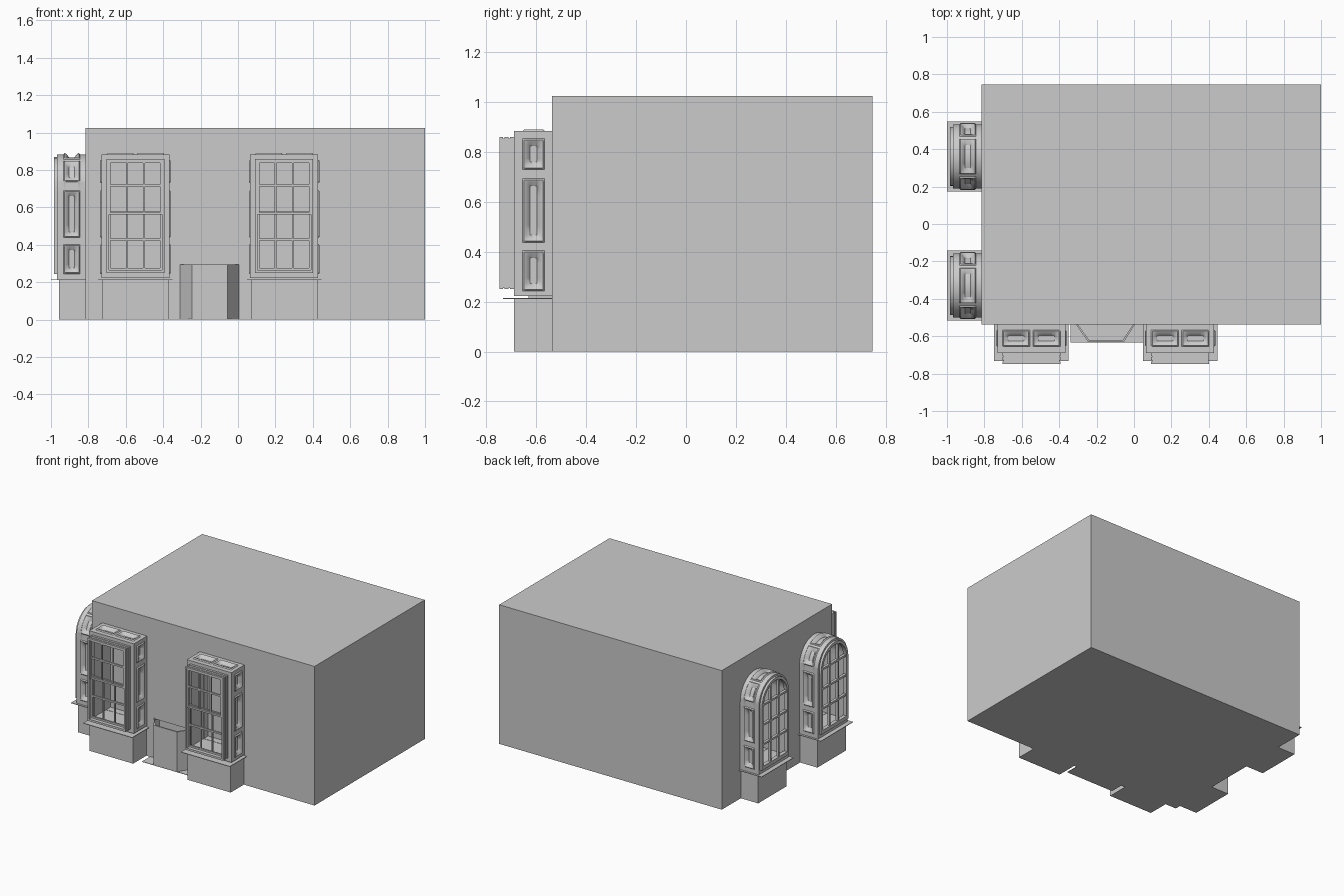
import bpy, bmesh, math

if "Cube" in bpy.data.objects:
    bpy.data.objects.remove(bpy.data.objects["Cube"])

FRONT_Y, LEFT_X = -0.537, -0.815


# Window-local (u sideways, d out from the wall, z up) to world
def front_map(cx):
    return lambda u, d, z: (cx + u, FRONT_Y - d, z)


def left_map(cy):
    return lambda u, d, z: (LEFT_X - d, cy + u, z)


def finish(bm, name, smooth=False):
    bmesh.ops.recalc_face_normals(bm, faces=bm.faces)
    me = bpy.data.meshes.new(name)
    bm.to_mesh(me)
    bm.free()
    ob = bpy.data.objects.new(name, me)
    bpy.context.collection.objects.link(ob)
    if smooth:
        bpy.ops.object.select_all(action='DESELECT')
        ob.select_set(True)
        bpy.context.view_layer.objects.active = ob
        bpy.ops.object.shade_smooth_by_angle(angle=math.radians(35))
    return ob


def prism(bm, m, pts, d0, d1):
    """Extrude a (u, z) outline between two depths."""
    a = [bm.verts.new(m(u, d0, z)) for u, z in pts]
    b = [bm.verts.new(m(u, d1, z)) for u, z in pts]
    bm.faces.new(a)
    bm.faces.new(b[::-1])
    for i in range(len(pts)):
        j = (i + 1) % len(pts)
        bm.faces.new((a[i], a[j], b[j], b[i]))


def box(bm, m, u0, u1, d0, d1, z0, z1):
    prism(bm, m, [(u0, z0), (u1, z0), (u1, z1), (u0, z1)], d0, d1)


RING = [0, 0.006, 0.014, 0.03]         # inset steps of a moulded panel
HEIGHT = [0, 0.007, 0.004, -0.016]     # height at each step


def cuts(length, panels, start=0.0):
    """Positions along a strip, each with its panel step index."""
    out = [(start, 0)]
    for p0, p1 in panels:
        out += [(p0 + r, i) for i, r in enumerate(RING)]
        q0, q1 = p0 + RING[-1], p1 - RING[-1]
        out += [(q0 + (q1 - q0) * k / 5, 3) for k in range(1, 5)]
        out += [(p1 - RING[i], i) for i in (3, 2, 1, 0)]
    if not panels:
        out += [(start + length * k / 32, 0) for k in range(1, 32)]
    return out + [(start + length, 0)]


def strip(bm, m, f, length, panels, d0, d1, thick, start=0.0):
    """Loft a jamb strip along f(a, w); outer face carries the panels."""
    ts = [(d0, 0), (d1, 0)]
    if panels:
        p0, p1 = d0 + 0.03, d0 + 0.118
        ts = ([(d0, 0)] + [(p0 + r, i) for i, r in enumerate(RING)] +
              [(p1 - RING[i], i) for i in (3, 2, 1, 0)] + [(d1, 0)])
    rows = []
    for a, ia in cuts(length, panels, start):
        sec = [(d, HEIGHT[min(ia, it)]) for d, it in ts] + [(d1, -thick), (d0, -thick)]
        row = []
        for d, w in sec:
            u, z = f(a, w)
            row.append(bm.verts.new(m(u, d, z)))
        rows.append(row)
    n = len(rows[0])
    for r, s in zip(rows, rows[1:]):
        for i in range(n):
            j = (i + 1) % n
            bm.faces.new((r[i], r[j], s[j], s[i]))
    bm.faces.new(rows[0])
    bm.faces.new(rows[-1])


def arch(half, z0, spring):
    """Path up one leg, round the arch, down the other; and its length."""
    leg = spring - z0

    def f(a, w):
        r = half + w
        if a <= leg:
            return -r, z0 + a
        t = (a - leg) / half
        if t < math.pi:
            return -r * math.cos(t), spring + r * math.sin(t)
        return r, spring - (a - leg - math.pi * half)
    return f, 2 * leg + math.pi * half


def arch_outline(half, z0, spring, n=24):
    arc = [(half * math.cos(math.pi * k / n), spring + half * math.sin(math.pi * k / n))
           for k in range(n + 1)]
    return [(half, z0)] + arc + [(-half, z0)]


SIDE_PANELS = [(0.243, 0.405), (0.437, 0.693), (0.73, 0.855)]
BARS = (0.428, 0.572, 0.718)


def square_window(name, m):
    # panelled jambs, head and bottom board
    bm = bmesh.new()
    for s in (-1, 1):
        strip(bm, m, lambda a, w: (s * (0.182 + w), a), 0.662, SIDE_PANELS, 0, 0.152, 0.03, 0.222)
    strip(bm, m, lambda a, w: (a, 0.884 + w), 0.364, [(-0.155, -0.008), (0.008, 0.155)],
          0, 0.152, 0.028, -0.182)
    box(bm, m, -0.182, 0.182, 0, 0.152, 0.222, 0.25)
    finish(bm, name + "_jambs", True)
    # stepped outer frame
    bm = bmesh.new()
    for d0, d1, h in ((0.15, 0.168, 0.155), (0.168, 0.175, 0.15), (0.175, 0.191, 0.155),
                      (0.191, 0.197, 0.15), (0.197, 0.211, 0.155)):
        z0, z1 = 0.555 - h - 0.15, 0.555 + h + 0.15
        for s in (-1, 1):
            box(bm, m, *sorted((s * h, s * 0.142)), d0, d1, z0, z1)
        box(bm, m, -0.142, 0.142, d0, d1, z0, 0.265)
        box(bm, m, -0.142, 0.142, d0, d1, 0.85, z1)
    finish(bm, name + "_frame")
    # upper and lower sash with glazing bars
    bm = bmesh.new()
    for d, z0, z1, bar in ((0.172, 0.265, 0.577, BARS[0]), (0.192, 0.562, 0.85, BARS[2])):
        for s in (-1, 1):
            box(bm, m, *sorted((s * 0.142, s * 0.132)), d, d + 0.014, z0, z1)
            box(bm, m, s * 0.046 - 0.005, s * 0.046 + 0.005, d + 0.002, d + 0.012, z0, z1)
        for z in (z0 + 0.006, bar, z1 - 0.006):
            box(bm, m, -0.132, 0.132, d, d + 0.013, z - 0.006, z + 0.006)
    finish(bm, name + "_sashes")
    base(name, m, 0.177, 0.153, 0.2, 0.196)


def arched_window(name, m):
    # panelled arched surround
    f, length = arch(0.172, 0.22, 0.712)
    leg = 0.492
    legs = [(0.025, 0.183), (0.218, 0.47)]
    arc = [(leg + 0.172 * math.radians(p), leg + 0.172 * math.radians(q))
           for p, q in ((8, 52), (57, 123), (128, 172))]
    panels = legs + arc + [(length - q, length - p) for p, q in reversed(legs)]
    bm = bmesh.new()
    strip(bm, m, f, length, panels, 0, 0.152, 0.026)
    box(bm, m, -0.172, 0.172, 0, 0.152, 0.212, 0.245)
    finish(bm, name + "_jambs", True)
    # arched sash frame and bars
    bm = bmesh.new()
    f, length = arch(0.158, 0.25, 0.712)
    strip(bm, m, f, length, [], 0.14, 0.168, 0.02)
    box(bm, m, -0.158, 0.158, 0.14, 0.168, 0.245, 0.272)
    for s in (-1, 1):
        box(bm, m, s * 0.048 - 0.006, s * 0.048 + 0.006, 0.145, 0.163, 0.265, 0.845)
    for z in BARS:
        box(bm, m, -0.14, 0.14, 0.144, 0.164, z - 0.007, z + 0.007)
    finish(bm, name + "_sash", True)
    base(name, m, 0.165, 0.142, 0.187, 0.185)


def base(name, m, half, depth, sill_half, sill_depth):
    # plain pedestal and thin sill
    bm = bmesh.new()
    box(bm, m, -half, half, 0, depth, 0, 0.211)
    finish(bm, name + "_pedestal")
    bm = bmesh.new()
    box(bm, m, -sill_half, sill_half, 0, sill_depth, 0.211, 0.215)
    finish(bm, name + "_sill")


square = [front_map(-0.549), front_map(0.247)]
arched = [left_map(0.361), left_map(-0.329)]

# room shell, hollow, with window and hearth openings
bm = bmesh.new()
box(bm, lambda u, d, z: (u, d, z), LEFT_X, 1.0, FRONT_Y, 0.747, 0, 1.025)
box(bm, lambda u, d, z: (u, d, z), LEFT_X + 0.012, 0.988, FRONT_Y + 0.012, 0.735, 0.012, 1.013)
room = finish(bm, "room")
bm = bmesh.new()
for m in square:
    box(bm, m, -0.15, 0.15, -0.05, 0.05, 0.252, 0.854)
for m in arched:
    prism(bm, m, arch_outline(0.145, 0.247, 0.712), -0.05, 0.05)
box(bm, front_map(0), -0.3, -0.005, -0.05, 0.05, 0.02, 0.29)
cutter = finish(bm, "opening_cutter")
cutter.hide_render = True
mod = room.modifiers.new("openings", 'BOOLEAN')
mod.operation, mod.solver, mod.object = 'DIFFERENCE', 'EXACT', cutter
bpy.context.view_layer.objects.active = room
bpy.ops.object.modifier_apply(modifier=mod.name)
bpy.data.objects.remove(cutter)

for i, m in enumerate(square):
    square_window(f"front_window_{i + 1}", m)
for i, m in enumerate(arched):
    arched_window(f"arched_window_{i + 1}", m)

# firebox: splayed sides and back, open on top
bm = bmesh.new()
outer = [(-0.31, 0), (-0.245, 0.095), (-0.055, 0.095), (0.005, 0)]
inner = [(-0.004, 0), (-0.061, 0.085), (-0.239, 0.085), (-0.3, 0)]
to_world = front_map(0)
prism(bm, lambda u, d, z: to_world(u, z, d), outer + inner, 0.0, 0.296)
finish(bm, "firebox")
bm = bmesh.new()
box(bm, to_world, -0.34, 0.05, 0, 0.096, 0, 0.003)
finish(bm, "hearth")
